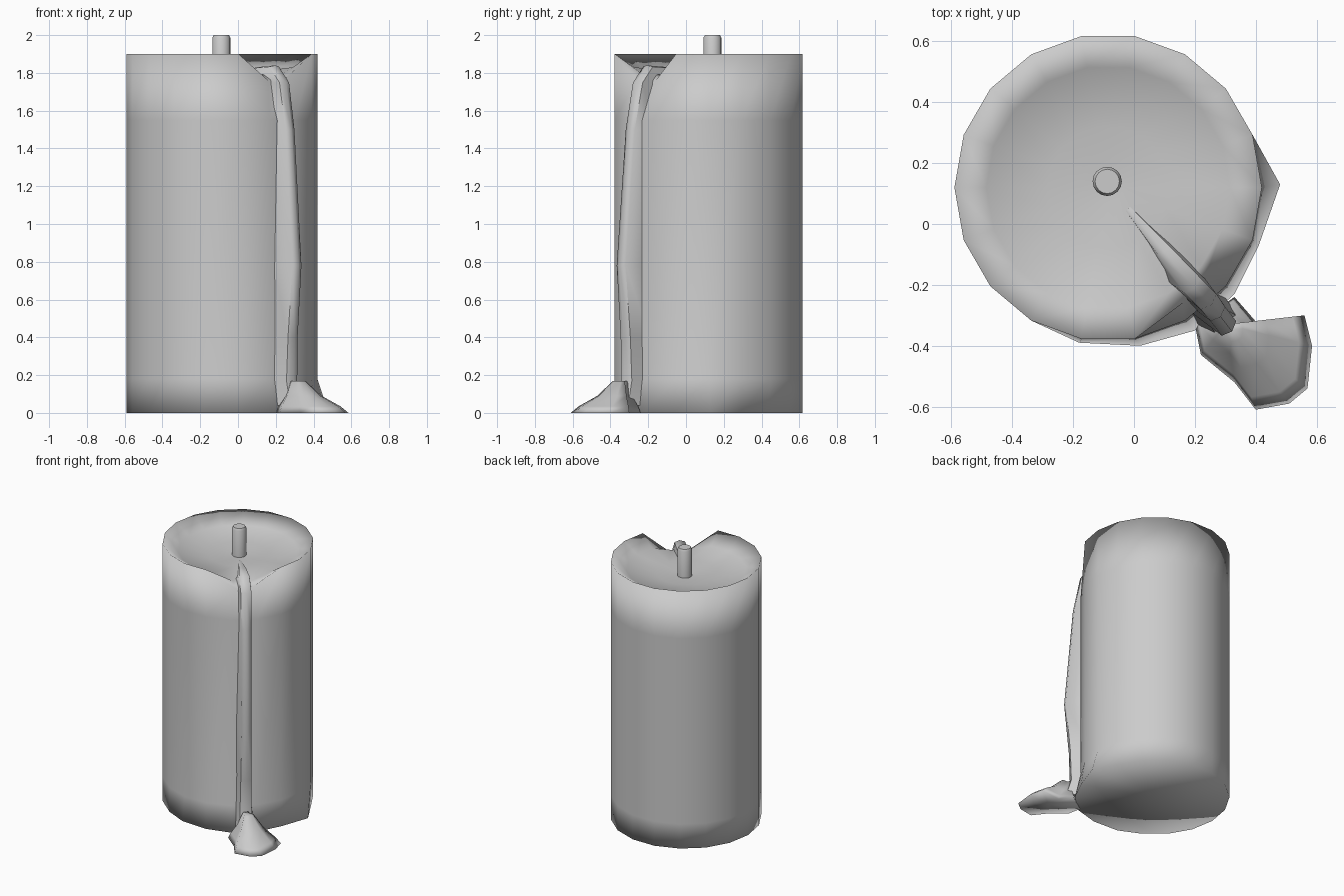
import bpy, bmesh, math
from mathutils import Vector

old = bpy.data.objects.get("Cube")
if old:
    bpy.data.objects.remove(old, do_unlink=True)

grey = bpy.data.materials.new("wax grey")
grey.use_nodes = True
grey.diffuse_color = (0.6, 0.6, 0.6, 1)
grey.node_tree.nodes["Principled BSDF"].inputs["Base Color"].default_value = (0.6, 0.6, 0.6, 1)

CENTRE = Vector((-0.085, 0.12, 0))
SIDES = 18


def loft(name, rings, angle=180):
    """Skin a list of closed rings of equal length and cap both ends."""
    bm = bmesh.new()
    loops = [[bm.verts.new(p) for p in ring] for ring in rings]
    n = len(loops[0])
    for a, b in zip(loops, loops[1:]):
        for i in range(n):
            j = (i + 1) % n
            bm.faces.new((a[i], a[j], b[j], b[i]))
    for end in (loops[0], loops[-1]):
        cap = bm.faces.new(end)
        bmesh.ops.poke(bm, faces=[cap])
    bmesh.ops.recalc_face_normals(bm, faces=bm.faces)
    mesh = bpy.data.meshes.new(name)
    bm.to_mesh(mesh)
    bm.free()
    mesh.materials.append(grey)
    obj = bpy.data.objects.new(name, mesh)
    bpy.context.collection.objects.link(obj)
    bpy.ops.object.select_all(action="DESELECT")
    obj.select_set(True)
    bpy.context.view_layer.objects.active = obj
    if angle == 180:
        bpy.ops.object.shade_smooth()
    else:
        bpy.ops.object.shade_smooth_by_angle(angle=math.radians(angle))
    return obj


def ring(radius, z, centre=CENTRE, sides=SIDES):
    return [centre + Vector((radius * math.cos(i * math.tau / sides),
                             radius * math.sin(i * math.tau / sides), z))
            for i in range(sides)]


# Candle body: straight wall, rim and shallow melted bowl
profile = [(0.505, 0), (0.505, 0.18), (0.505, 1.55), (0.505, 1.9),
           (0.4, 1.83), (0.2, 1.805), (0.05, 1.79)]
rings = [ring(r, z) for r, z in profile]

# Spill notch: two rim columns sink and lean inwards
rings[3][15] = Vector((0.16, -0.26, 1.76))
rings[3][16] = Vector((0.24, -0.16, 1.76))
for column in (15, 16):
    rings[4][column].z = 1.79

# Foot flares a little towards the spill
for column, x, y in ((0, 0.48, 0.13), (17, 0.41, -0.07), (16, 0.33, -0.23),
                     (15, 0.2, -0.35), (14, 0.02, -0.4), (13, -0.18, -0.39)):
    rings[0][column] = Vector((x, y, 0))
loft("candle_body", rings)

# Wick with a slightly rounded tip
wick_at = Vector((-0.088, 0.14, 0))
loft("wick", [ring(r, z, wick_at, 16) for r, z in
              ((0.048, 1.76), (0.048, 1.985), (0.04, 2.0))], 60)

# Wax drip: tongue out of the bowl, over the notch and down the wall
outward = Vector((1, -1, 0)).normalized()
across = Vector((1, 1, 0)).normalized()
path = [(-0.02, 0.05, 1.80, 0.012), (0.1, -0.09, 1.83, 0.03),
        (0.2, -0.21, 1.84, 0.045), (0.255, -0.265, 1.75, 0.045),
        (0.285, -0.305, 1.5, 0.042), (0.322, -0.353, 0.78, 0.042),
        (0.3, -0.33, 0.4, 0.045), (0.295, -0.325, 0.17, 0.05),
        (0.32, -0.35, 0.04, 0.06)]
sections = []
for k, (x, y, z, w) in enumerate(path):
    p = Vector((x, y, z))
    # Sections turn from lying on the bowl to standing on the wall
    lean = (0.0, 0.0, 0.6, 0.9, 1, 1, 1, 1, 1)[k]
    up = (outward * lean + Vector((0, 0, 1 - lean))).normalized()
    depth = 0.05 if k < 2 else 0.14
    sections.append([p + across * (w * s) - up * (depth * d) for s, d in
                     ((-0.8, 0.1), (0, 0), (0.8, 0.1), (1.2, 1), (-1.2, 1))])
loft("wax_drip", sections, 60)

# Puddle at the foot of the drip
outline = [(0.2, -0.33), (0.22, -0.43), (0.33, -0.52), (0.4, -0.61), (0.51, -0.59),
           (0.57, -0.54), (0.585, -0.4), (0.56, -0.3), (0.4, -0.32), (0.33, -0.24)]
heart = Vector((0.3, -0.33, 0))
puddle = []
for scale, z in ((1, 0), (0.85, 0.035), (0.5, 0.09), (0.2, 0.17)):
    puddle.append([heart.lerp(Vector((x, y, 0)), scale) + Vector((0, 0, z))
                   for x, y in outline])
loft("wax_puddle", puddle)
